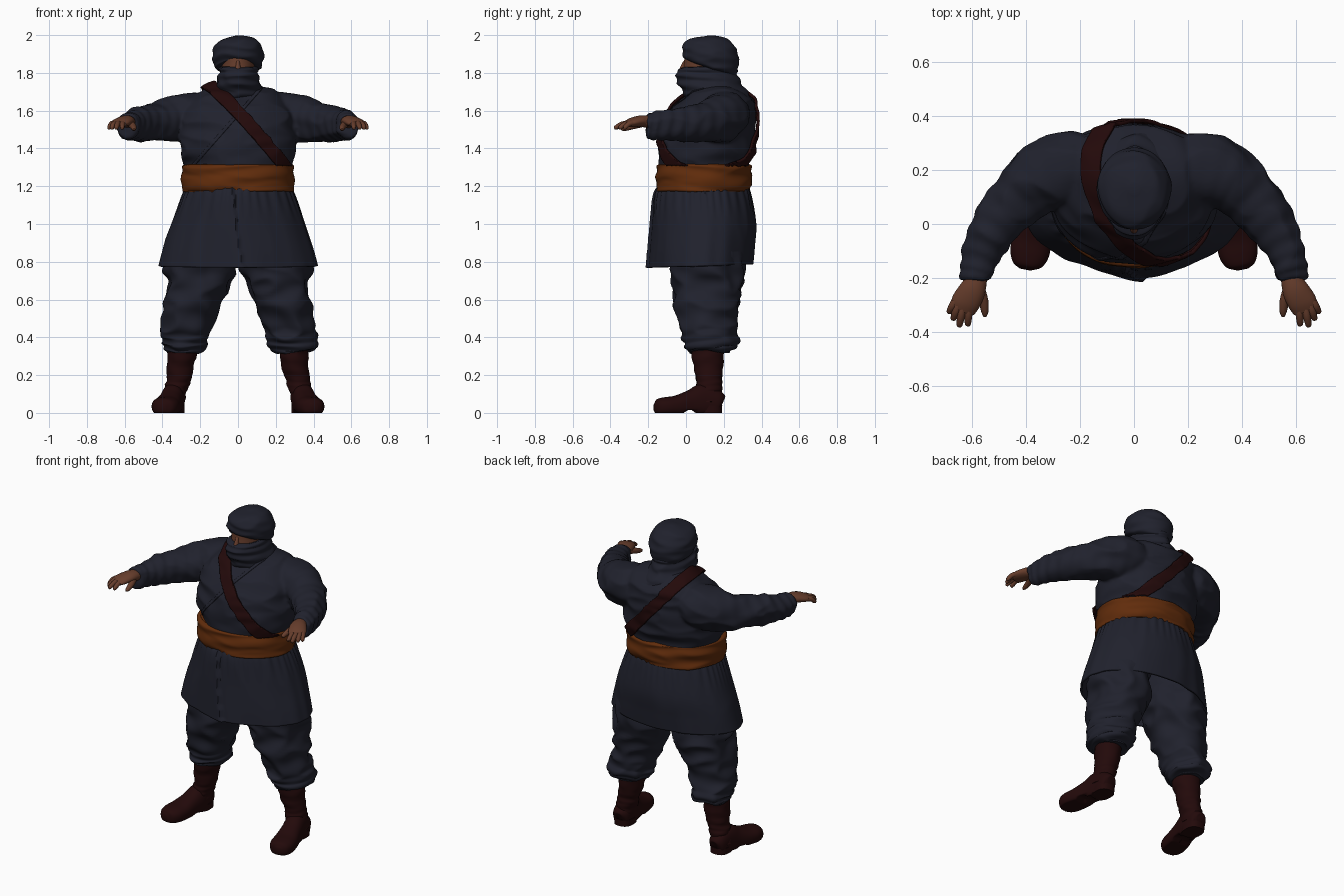
import bpy, bmesh, math
from mathutils import Vector, noise

cube = bpy.data.objects.get("Cube")
if cube:
    bpy.data.objects.remove(cube, do_unlink=True)


def material(name, rgb):
    m = bpy.data.materials.new(name)
    m.use_nodes = True
    m.diffuse_color = (*rgb, 1)
    bsdf = m.node_tree.nodes["Principled BSDF"]
    bsdf.inputs["Base Color"].default_value = (*rgb, 1)
    bsdf.inputs["Roughness"].default_value = 0.9
    return m


CLOTH = material("navy cloth", (0.0145, 0.0155, 0.026))
SASH = material("rust sash", (0.12, 0.0255, 0.0035))
LEATHER = material("dark red leather", (0.0165, 0.0028, 0.003))
SKIN = material("brown skin", (0.135, 0.047, 0.025))


def finish(bm, name, mat, fix=True):
    """Turn a bmesh into a smooth shaded object."""
    if fix:
        bmesh.ops.recalc_face_normals(bm, faces=bm.faces)
    me = bpy.data.meshes.new(name)
    bm.to_mesh(me)
    bm.free()
    me.materials.append(mat)
    me.shade_smooth()
    me.set_sharp_from_angle(angle=math.radians(50))
    ob = bpy.data.objects.new(name, me)
    bpy.context.collection.objects.link(ob)
    return ob


def smooth_path(rows, steps):
    """Catmull-Rom interpolation of rows of numbers."""
    out = []
    for i in range(len(rows) - 1):
        a, b, c, d = rows[max(i - 1, 0)], rows[i], rows[i + 1], rows[min(i + 2, len(rows) - 1)]
        for k in range(steps):
            t = k / steps
            out.append([q + t * ((r - p) + t * ((2 * p - 5 * q + 4 * r - s) + t * (3 * q - p - 3 * r + s))) / 2
                        for p, q, r, s in zip(a, b, c, d)])
    return out + [list(rows[-1])]


def loft(bm, rows, side=1, along=False, seg=48, n=2.0, steps=5, caps=True, bump=None, slope=None):
    """Rows are x, y, z, radius, radius; rings lie flat, or across the path if along."""
    pts = smooth_path(rows, steps)
    rings = []
    for i, (x, y, z, ru, rv) in enumerate(pts):
        u, v = Vector((1, 0, 0)), Vector((0, 1, 0))
        if along:
            t = Vector(pts[min(i + 1, len(pts) - 1)][:3]) - Vector(pts[max(i - 1, 0)][:3])
            u = t.cross(Vector((0, 0, 1))).normalized()
            v = u.cross(t).normalized()
        ring = []
        for k in range(seg):
            a = 2 * math.pi * k / seg
            c, s = math.cos(a), math.sin(a)
            r = (abs(c) ** n + abs(s) ** n) ** (-1 / n)
            f = i / (len(pts) - 1)
            grow = bump(a, f) if bump else 0
            p = Vector((x, y, z)) + u * c * (r * ru + grow) + v * s * (r * rv + grow)
            if slope:
                p.z -= slope(f) * (p.y - y)
            p.x *= side
            ring.append(bm.verts.new(p))
        rings.append(ring)
    for r0, r1 in zip(rings, rings[1:]):
        for k in range(seg):
            j = (k + 1) % seg
            bm.faces.new((r0[k], r0[j], r1[j], r1[k]))
    if caps:
        bm.faces.new(rings[0])
        bm.faces.new(rings[-1])


def part(name, mat, rows, **kw):
    bm = bmesh.new()
    loft(bm, rows, **kw)
    return finish(bm, name, mat)


def wrinkle(ob, amp, scale):
    """Push vertices along normals by ridged noise to suggest cloth folds."""
    for v, nrm in [(v, v.normal.copy()) for v in ob.data.vertices]:
        q = Vector(a * b for a, b in zip(v.co, scale))
        v.co += nrm * amp * (0.6 - 2.2 * abs(noise.noise(q)))


def solidify(ob, thick, offset):
    mod = ob.modifiers.new("thickness", "SOLIDIFY")
    mod.thickness, mod.offset = thick, offset


def band(src, name, mat, point, normal, half, lift, thick, keep):
    """Strip of a garment's surface between two planes, lifted off it."""
    bm = bmesh.new()
    bm.from_mesh(src.data)
    n, p = Vector(normal).normalized(), Vector(point)
    for sgn in (1, -1):
        bmesh.ops.bisect_plane(bm, geom=bm.verts[:] + bm.edges[:] + bm.faces[:], dist=1e-5,
                               plane_co=p + n * half * sgn, plane_no=n * sgn, clear_outer=True)
    bmesh.ops.delete(bm, geom=[v for v in bm.verts if not keep(v.co)], context="VERTS")
    bm.normal_update()
    for v, nrm in [(v, v.normal.copy()) for v in bm.verts]:
        v.co += nrm * lift
    solidify(finish(bm, name, mat, fix=False), thick, 1)


# Upper tunic: torso and sleeves fused into one cloth surface
bm = bmesh.new()
loft(bm, [(0, .095, 1.2, .27, .225), (0, .097, 1.31, .28, .236), (0, .105, 1.38, .307, .25),
          (0, .115, 1.48, .305, .25), (0, .135, 1.58, .295, .228), (0, .168, 1.66, .248, .188),
          (0, .18, 1.71, .185, .137), (0, .165, 1.735, .115, .105)], n=2.15, seg=72)
for side in (1, -1):
    loft(bm, [(.16, .2, 1.58, .12, .11), (.25, .2, 1.57, .138, .13), (.345, .168, 1.552, .124, .122),
              (.435, .092, 1.535, .106, .102), (.51, -.005, 1.53, .085, .09), (.56, -.1, 1.525, .07, .077),
              (.583, -.18, 1.52, .058, .069), (.586, -.205, 1.52, .05, .06)],
         side=side, along=True, steps=8, bump=lambda a, f: .006 * math.sin(70 * f + 2 * math.sin(a)) * f)
tunic = finish(bm, "upper_tunic", CLOTH)
mod = tunic.modifiers.new("fuse", "REMESH")
mod.mode, mod.voxel_size = "VOXEL", .01
mod = tunic.modifiers.new("soften", "SMOOTH")
mod.factor, mod.iterations = .5, 4
dg = bpy.context.evaluated_depsgraph_get()
fused = bpy.data.meshes.new_from_object(tunic.evaluated_get(dg))
tunic.modifiers.clear()
tunic.data = fused
fused.shade_smooth()
wrinkle(tunic, .012, (5, 5, 11))

# Shoulder strap and the wrapped edge of the tunic
band(tunic, "shoulder_strap", LEATHER, (.04, -.06, 1.535), (.75, .08, .66), .033, .006, .014,
     lambda p: p.z > 1.305 and p.x < .3)
band(tunic, "tunic_wrap_edge", CLOTH, (-.07, 0, 1.5), (.75, 0, -.66), .008, .001, .004,
     lambda p: p.z > 1.29 and p.y < .1 and p.x > -.26)

# Sash around the waist, with slanting folds
sash = part("waist_sash", SASH,
            [(0, .095, 1.172, .285, .238), (0, .095, 1.185, .296, .25), (0, .095, 1.25, .297, .252),
             (0, .095, 1.3, .295, .25), (0, .095, 1.316, .28, .236)], n=2.12, seg=96, steps=8,
            bump=lambda a, f: .004 * math.sin(17 * f + 2 * math.sin(2 * a)))
wrinkle(sash, .006, (5, 5, 16))


# Skirt: gathered under the sash, flared, one side overlapping in front
def pleats(a, f):
    front = (a - 1.5 * math.pi) + .12 - .2 * f
    step = .016 * max(0, 1 + front / .5) * min(1, 3 * f) if -.5 < front < 0 else 0
    point = .018 * f * math.exp(-((a - 1.5 * math.pi - .1) / .35) ** 2)
    gathers = .004 * math.sin(36 * a + 3 * math.sin(4 * a)) * math.sin(math.pi * min(1, 2.2 * f))
    return step + point + gathers + .005 * f * math.sin(13 * a + 2 * math.sin(3 * a)) * (1 - .6 * f)


skirt = part("tunic_skirt", CLOTH,
             [(0, .092, 1.21, .26, .22), (0, .092, 1.165, .294, .247), (0, .1, 1.0, .354, .27),
              (0, .092, .87, .398, .27), (0, .087, .778, .422, .267)],
             n=2.02, seg=180, steps=7, caps=False, bump=pleats, slope=lambda f: -.03 * f)
wrinkle(skirt, .004, (7, 7, 3))
solidify(skirt, .012, -1)

for side, label in ((1, "left"), (-1, "right")):
    # Baggy trousers gathered above the boot
    leg = part(label + "_trouser_leg", CLOTH,
               [(.17, .1, 1.0, .15, .18), (.2, .115, .78, .186, .19), (.215, .113, .68, .167, .18),
                (.248, .108, .55, .142, .162), (.277, .12, .44, .126, .142), (.288, .13, .385, .128, .142),
                (.291, .13, .35, .118, .132), (.293, .125, .325, .085, .095)],
               side=side, steps=9, seg=64,
               bump=lambda a, f: .005 * math.sin(42 * f + 3 * math.sin(a)) * f)
    wrinkle(leg, .024, (6, 6, 9))

    # Boots: shaft, foot and heel
    shaft = part(label + "_boot_shaft", LEATHER,
                 [(.293, .115, .37, .078, .086), (.295, .115, .32, .077, .085), (.31, .12, .2, .067, .07),
                  (.326, .122, .13, .061, .067), (.342, .11, .06, .06, .078)], side=side, steps=7,
                 bump=lambda a, f: .002 * math.sin(50 * f + 2 * math.sin(a)))
    wrinkle(shaft, .006, (8, 8, 14))
    foot = part(label + "_boot_foot", LEATHER,
                [(.338, .192, .05, .025, .035), (.339, .175, .055, .05, .06), (.343, .1, .065, .06, .09),
                 (.356, .03, .05, .063, .073), (.374, -.05, .037, .072, .055), (.387, -.11, .033, .072, .05),
                 (.398, -.15, .03, .053, .042), (.402, -.168, .03, .02, .02)],
                side=side, along=True, n=2.4)
    for v in foot.data.vertices:
        v.co.z = max(v.co.z, .014 if -.01 < v.co.y < .05 else 0)
    part(label + "_boot_heel", LEATHER,
         [(.34, .125, 0, .056, .066), (.34, .125, .04, .058, .067)], side=side, n=2.6, steps=2)

    # Hands: palm, four fingers and a thumb in one mesh
    bm = bmesh.new()
    loft(bm, [(.582, -.17, 1.535, .04, .034), (.587, -.215, 1.543, .043, .032), (.6, -.25, 1.544, .05, .029),
              (.622, -.29, 1.536, .053, .024), (.634, -.32, 1.528, .046, .016)],
         side=side, along=True, seg=20)
    for bx, by, tx, ty in ((.66, -.285, .682, -.325), (.65, -.3, .667, -.35),
                           (.632, -.305, .645, -.374), (.609, -.3, .614, -.37)):
        loft(bm, [(bx, by, 1.534, .015, .015), ((bx + tx) / 2, (by + ty) / 2, 1.528, .0145, .014),
                  (tx, ty, 1.509, .011, .011), (tx + .001, ty - .006, 1.506, .004, .004)],
             side=side, along=True, seg=12, steps=3)
    loft(bm, [(.572, -.235, 1.532, .02, .02), (.556, -.285, 1.518, .018, .017),
              (.551, -.325, 1.505, .013, .013), (.551, -.343, 1.501, .005, .005)],
         side=side, along=True, seg=12, steps=4)
    finish(bm, label + "_hand", SKIN)

# Head: face, nose, neck scarf with mask, and turban
part("face", SKIN, [(0, .11, 1.76, .07, .1), (0, .105, 1.81, .086, .115), (0, .105, 1.85, .088, .115),
                    (0, .11, 1.9, .088, .11), (0, .12, 1.93, .05, .06)])
part("nose", SKIN, [(0, 0, 1.87, .008, .008), (0, -.01, 1.845, .011, .014), (0, -.02, 1.81, .018, .02)],
     seg=16)
scarf = part("scarf_mask", CLOTH,
             [(0, .18, 1.65, .165, .17), (0, .16, 1.69, .142, .167), (0, .133, 1.73, .121, .162),
              (0, .11, 1.77, .107, .165), (0, .106, 1.8, .102, .162), (0, .11, 1.825, .101, .153),
              (0, .115, 1.835, .095, .138)], steps=7, seg=72,
             bump=lambda a, f: .004 * math.sin(26 * f + 2 * math.sin(a)), slope=lambda f: -.06 * f)
wrinkle(scarf, .01, (7, 7, 16))
turban = part("turban", CLOTH,
              [(0, .13, 1.822, .1, .12), (0, .13, 1.835, .122, .138), (0, .13, 1.89, .135, .148),
               (0, .13, 1.945, .123, .135), (0, .13, 1.98, .085, .092), (0, .13, 1.996, .02, .02)],
              steps=7, seg=72, bump=lambda a, f: .003 * math.sin(30 * f + 2.2 * math.sin(a + 1)) * (1 - f),
              slope=lambda f: .36 * (1 - f) ** 1.2)
wrinkle(turban, .007, (6, 6, 18))
